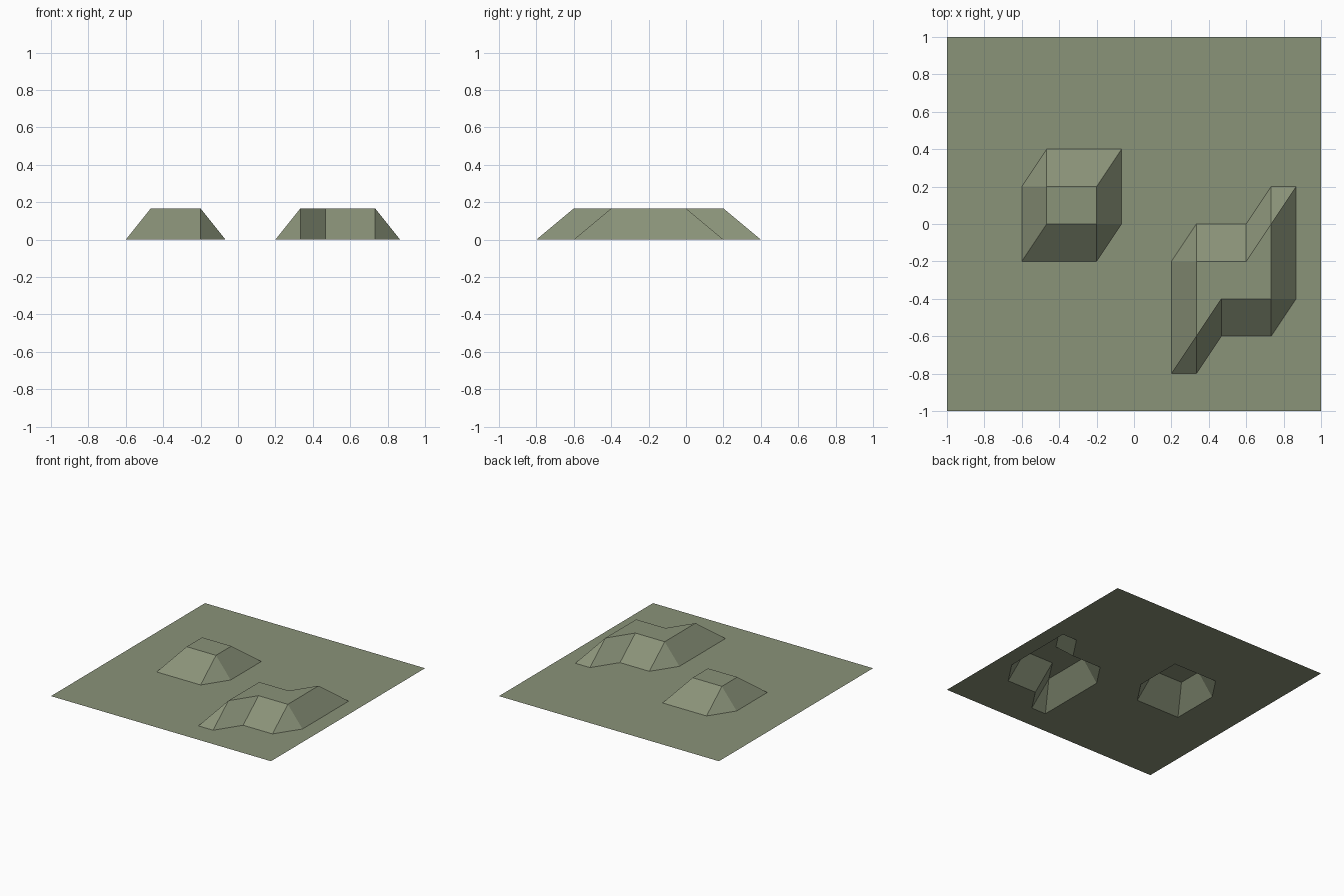
import bpy
import bmesh

if "Cube" in bpy.data.objects:
    bpy.data.objects.remove(bpy.data.objects["Cube"])

NX, NY = 15, 10          # grid cells across and deep
HEIGHT = 1 / 6           # height of the plateaus

# Raised grid points: column -> rows
raised = {(i, j) for i in (4, 5, 6) for j in (5, 6)}              # square hill
raised |= {(i, j) for i in (10, 11, 12, 13) for j in (3, 4)}      # stepped hill
raised |= {(10, 2), (13, 5)}                                      # its two spurs

# Terrain sheet: every cell split along the same diagonal
bm = bmesh.new()
v = {(i, j): bm.verts.new((-1 + 2 * i / NX, -1 + 2 * j / NY,
                           HEIGHT if (i, j) in raised else 0))
     for i in range(NX + 1) for j in range(NY + 1)}
for i in range(NX):
    for j in range(NY):
        a, b, c, d = v[i, j], v[i + 1, j], v[i + 1, j + 1], v[i, j + 1]
        bm.faces.new((a, b, c))
        bm.faces.new((a, c, d))
mesh = bpy.data.meshes.new("terrain")
bm.to_mesh(mesh)
bm.free()

terrain = bpy.data.objects.new("terrain", mesh)
bpy.context.collection.objects.link(terrain)

# Olive ground colour
olive = bpy.data.materials.new("olive_green")
olive.diffuse_color = (0.255, 0.292, 0.191, 1)
olive.use_nodes = True
olive.node_tree.nodes["Principled BSDF"].inputs["Base Color"].default_value = olive.diffuse_color
mesh.materials.append(olive)
